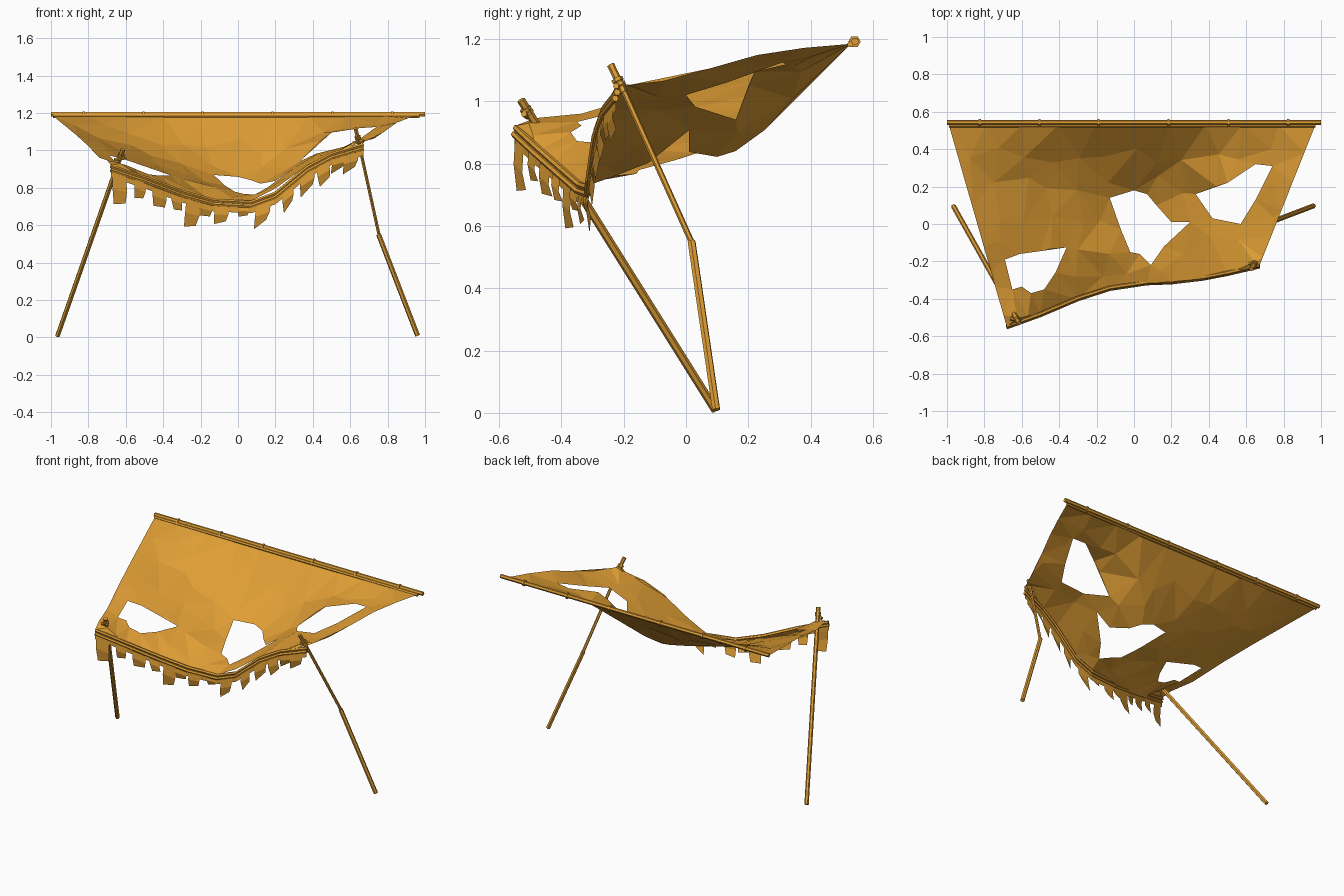
import bpy, random
from mathutils import Vector
from mathutils.geometry import delaunay_2d_cdt

random.seed(4)
if "Cube" in bpy.data.objects:
    bpy.data.objects.remove(bpy.data.objects["Cube"])

ochre = bpy.data.materials.new("ochre_cloth_and_wood")
ochre.use_nodes = True
COLOUR = (0.74, 0.34, 0.035, 1)
ochre.diffuse_color = COLOUR
ochre.node_tree.nodes["Principled BSDF"].inputs["Base Color"].default_value = COLOUR


def add_mesh(name, verts, faces):
    mesh = bpy.data.meshes.new(name)
    mesh.from_pydata(verts, [], faces)
    mesh.materials.append(ochre)
    obj = bpy.data.objects.new(name, mesh)
    bpy.context.collection.objects.link(obj)


def tube(name, points, radius):
    """Faceted tube along a path, turned into a mesh."""
    curve = bpy.data.curves.new(name, "CURVE")
    curve.dimensions = "3D"
    curve.bevel_depth = radius
    curve.bevel_resolution = 1
    curve.use_fill_caps = True
    spline = curve.splines.new("POLY")
    spline.points.add(len(points) - 1)
    for p, co in zip(spline.points, points):
        p.co = (*co, 1)
    spline.use_smooth = False
    temp = bpy.data.objects.new(name + "_path", curve)
    bpy.context.collection.objects.link(temp)
    bpy.context.view_layer.update()
    mesh = bpy.data.meshes.new_from_object(
        temp.evaluated_get(bpy.context.evaluated_depsgraph_get()))
    bpy.data.objects.remove(temp)
    mesh.name = name
    mesh.materials.clear()
    mesh.materials.append(ochre)
    bpy.context.collection.objects.link(bpy.data.objects.new(name, mesh))


# Front edge of the canopy, from the right corner to the left corner
HEM = [Vector(p) for p in (
    (-.68, -.55, .905), (-.5, -.485, .845), (-.3, -.4, .77), (-.13, -.345, .722),
    (.07, -.315, .712), (.2, -.31, .76), (.37, -.29, .9), (.5, -.265, .97),
    (.67, -.225, 1.02))]
BACK_Y, BACK_Z = .53, 1.185
BACK_LEFT, BACK_RIGHT = -.99, .97
# Corners pushed up by the poles
PEAKS = [Vector((-.625, -.505)), Vector((.645, -.205))]

# Sag of the cloth below a straight drop: one row per step from rail to hem
SAG_ACROSS = (0, .15, .3, .45, .6, .7, .8, .9, 1)
SAG_ROWS = (
    (0, (0,) * 9),
    (.2, (-.005, .03, .06, .075, .085, .055, .01, .01, -.02)),
    (.4, (-.01, .035, .085, .12, .155, .105, -.015, .015, -.03)),
    (.6, (-.01, .02, .05, .075, .115, .06, .025, .03, -.02)),
    (.8, (0, -.012, 0, .015, .045, .03, .01, .01, -.012)),
    (.94, (-.01, -.025, -.012, 0, .005, 0, 0, 0, 0)),
    (1, (0,) * 9))


def blend(keys, values, x):
    """Piecewise linear lookup."""
    for a, b, va, vb in zip(keys, keys[1:], values, values[1:]):
        if x <= b:
            return va + (vb - va) * (x - a) / (b - a)
    return values[-1]


def clamp(x, lo, hi):
    return min(max(x, lo), hi)


def hem_at(x):
    x = clamp(x, HEM[0].x, HEM[-1].x)
    keys = [p.x for p in HEM]
    return Vector((x, blend(keys, [p.y for p in HEM], x),
                   blend(keys, [p.z for p in HEM], x)))


def cloth_height(x, y):
    lo = BACK_LEFT + (HEM[0].x - BACK_LEFT) * (BACK_Y - y) / (BACK_Y - HEM[0].y)
    hi = BACK_RIGHT + (HEM[-1].x - BACK_RIGHT) * (BACK_Y - y) / (BACK_Y - HEM[-1].y)
    t = clamp((x - lo) / (hi - lo), 0, 1)
    front = hem_at(HEM[0].x + t * (HEM[-1].x - HEM[0].x))
    s = clamp((BACK_Y - y) / (BACK_Y - front.y), 0, 1)
    sag = blend([r[0] for r in SAG_ROWS],
                [blend(SAG_ACROSS, r[1], t) for r in SAG_ROWS], s)
    lift = sum(.04 * max(0, 1 - (Vector((x, y)) - q).length / .12) for q in PEAKS)
    return BACK_Z + (front.z - BACK_Z) * s - sag + lift


def inside(p, loop):
    hit = False
    for a, b in zip(loop, loop[1:] + loop[:1]):
        if (a[1] > p[1]) != (b[1] > p[1]):
            if p[0] < a[0] + (b[0] - a[0]) * (p[1] - a[1]) / (b[1] - a[1]):
                hit = not hit
    return hit


# Torn canopy: outline with three ragged holes, creased in flat facets
back_edge = [(BACK_RIGHT + (BACK_LEFT - BACK_RIGHT) * i / 10, BACK_Y) for i in range(11)]
side = lambda a, b: [tuple(Vector(a).lerp(Vector(b), f)) for f in (.2, .4, .6, .8, .94)]
right_side = side(back_edge[-1], HEM[0].xy)
left_side = side(back_edge[0], HEM[-1].xy)[::-1]
outline = [tuple(p.xy) for p in HEM] + left_side + back_edge + right_side
holes = [
    [(-.13, .14), (0, .18), (.07, .16), (.12, .1), (.2, .01), (.3, .01),
     (.16, -.12), (.09, -.22), (.03, -.16), (-.02, -.15), (-.07, -.03)],
    [(-.69, -.19), (-.61, -.16), (-.5, -.145), (-.36, -.125), (-.42, -.26),
     (-.48, -.35), (-.55, -.37), (-.6, -.335), (-.65, -.35)],
    [(.33, .16), (.5, .22), (.65, .32), (.74, .31), (.65, .13), (.57, 0),
     (.42, .03)],
]
points, edges = [], []
for loop in [outline] + holes:
    start, n = len(points), len(loop)
    points += loop
    edges += [(start + i, start + (i + 1) % n) for i in range(n)]
points += [tuple(q) for q in PEAKS]
rim = len(points)
for i in range(13):
    for j in range(6):
        p = (-.88 + i * .145 + random.uniform(-.03, .03),
             -.45 + j * .165 + random.uniform(-.05, .05))
        clear = all((Vector(p) - Vector(q)).length > .045 for q in points[:rim])
        if clear and inside(p, outline) and not any(inside(p, h) for h in holes):
            points.append(p)
flat, _, tris, *_ = delaunay_2d_cdt([Vector(p) for p in points], edges, [], 0, 1e-5)
keep = []
for tri in tris:
    c = sum((flat[i] for i in tri), Vector((0, 0))) / len(tri)
    if inside(c, outline) and not any(inside(c, h) for h in holes):
        keep.append(tri)
cloth = []
for i, p in enumerate(flat):
    crease = random.uniform(-.008, .008) if i >= rim else 0
    cloth.append((p.x, p.y, cloth_height(p.x, p.y) + crease))
add_mesh("torn_canopy", cloth, keep)

# Double rolled hem along the front
tube("hem_upper_roll", [p + Vector((0, .004, .01)) for p in HEM], .011)
tube("hem_lower_roll", [p + Vector((0, -.002, -.01)) for p in HEM], .011)

# Short valance and hanging tatters: centre x, drop below the hem
TATTERS = [(-.635, .19), (-.52, .115), (-.42, .125), (-.335, .11), (-.235, .17),
           (-.17, .09), (-.085, .115), (.03, .07), (.14, .145), (.265, .125),
           (.37, .12), (.45, .12), (.55, .1), (.61, .12)]
verts, faces = [], []
for a, b in zip(HEM, HEM[1:]):
    k = len(verts)
    verts += [a, b, b - Vector((0, 0, .048)), a - Vector((0, 0, .048))]
    faces.append((k, k + 1, k + 2, k + 3))
for x, drop in TATTERS:
    k, w = len(verts), random.uniform(.028, .04)
    skew = random.uniform(-.012, .012)
    l, r = hem_at(x - w), hem_at(x + w)
    down = Vector((0, 0, -drop))
    mid = down * .55 + Vector((skew, -.006, 0))
    verts += [l, r, r + mid, l + mid,
              r + down * .85 + Vector((skew * 2 - .01, .006, 0)),
              l + down + Vector((skew * 2 + .004, .004, 0))]
    faces += [(k, k + 1, k + 2, k + 3), (k + 3, k + 2, k + 4, k + 5)]
add_mesh("tattered_valance", verts, faces)

# Back rail, the cloth roll tied to it, and its ties
tube("back_rail", [(-1, .543, 1.193), (1, .543, 1.193)], .013)
tube("canopy_back_roll", [(BACK_LEFT, .528, 1.184), (BACK_RIGHT, .528, 1.184)], .011)
for i, x in enumerate((-.825, -.505, -.19, .185, .505, .825)):
    tube(f"rail_tie_{i + 1}", [(x - .006, .541, 1.192), (x + .006, .541, 1.192)], .02)

# Support poles: one straight, one broken and bent outward
tube("right_pole", [(-.965, .095, .008), (-.615, -.53, 1.005)], .0135)
tube("left_pole_lower", [(.96, .097, .01), (.752, .018, .55)], .0135)
tube("left_pole_upper", [(.757, .024, .535), (.645, -.205, 1.045)], .0095)
tube("left_pole_tip", [(.65, -.2, 1.03), (.628, -.242, 1.118)], .012)

# Rope lashings where the poles meet the corners
for name, base, lean in (("right", (-.63, -.505, .96), (.006, -.01, .016)),
                         ("left", (.645, -.21, 1.05), (-.005, -.01, .02))):
    base, lean = Vector(base), Vector(lean)
    for i in range(2):
        p = base + lean * i * .7
        tube(f"{name}_lashing_{i + 1}", [p, p + lean * .5], .019)
    tube(f"{name}_corner_knot", [base + Vector((-.03, 0, -.01)),
                                 base + Vector((.025, -.015, 0))], .01)
